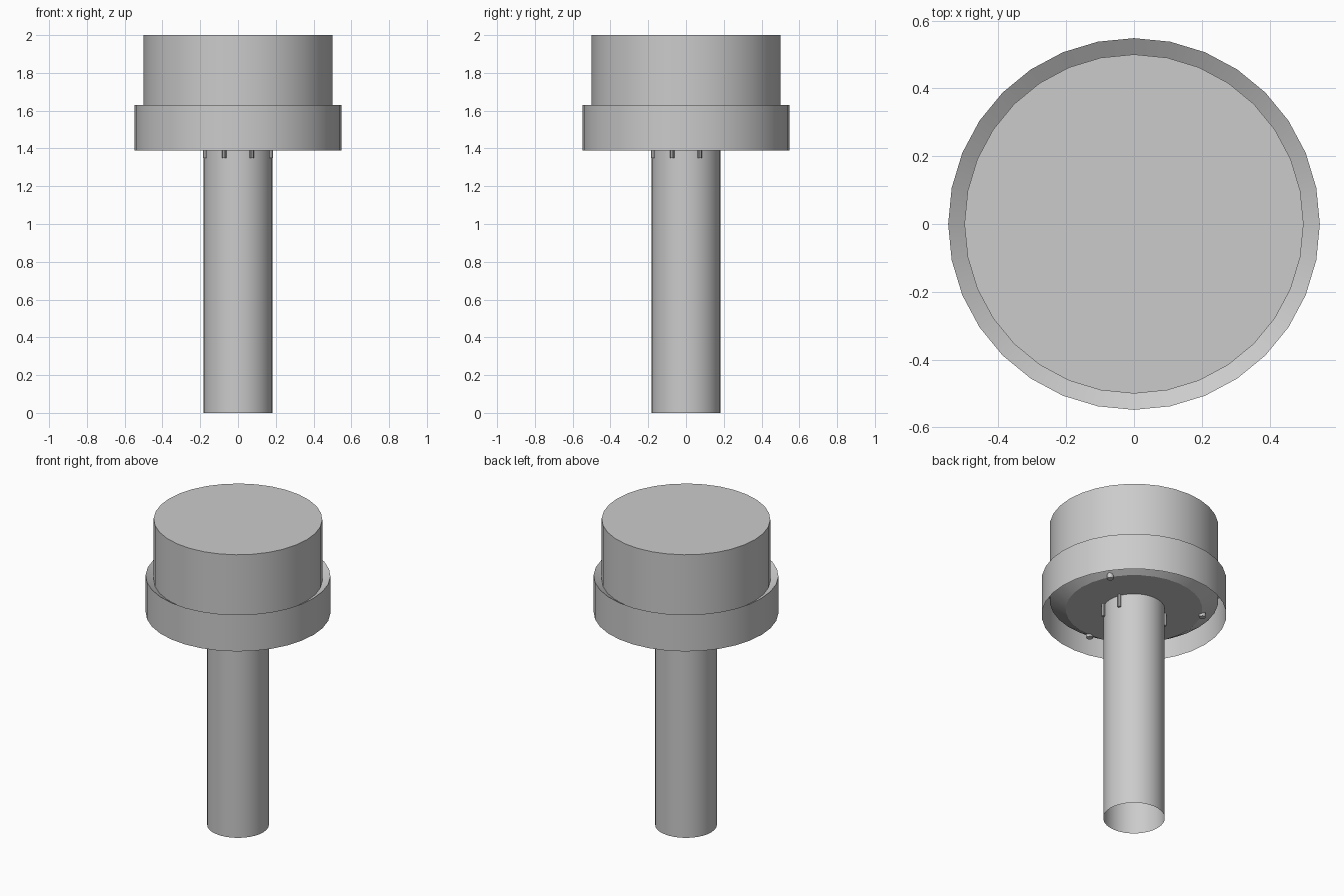
import bpy
import bmesh
from math import cos, sin, pi, radians
from mathutils import Matrix

cube = bpy.data.objects.get("Cube")
if cube:
    bpy.data.objects.remove(cube, do_unlink=True)

SEGMENTS = 32

grey = bpy.data.materials.new("plain grey")
grey.use_nodes = True
colour = (0.6, 0.6, 0.6, 1)
grey.diffuse_color = colour
grey.node_tree.nodes["Principled BSDF"].inputs["Base Color"].default_value = colour


def finish(name, bm, smooth=True):
    mesh = bpy.data.meshes.new(name)
    bm.to_mesh(mesh)
    bm.free()
    mesh.materials.append(grey)
    obj = bpy.data.objects.new(name, mesh)
    bpy.context.collection.objects.link(obj)
    if smooth:
        bpy.ops.object.select_all(action='DESELECT')
        obj.select_set(True)
        bpy.context.view_layer.objects.active = obj
        bpy.ops.object.shade_smooth_by_angle(angle=radians(25))
    return obj


def lathe(name, profile, cap_ends=False):
    """Revolve (radius, height) points, listed from bottom to top of the outer side."""
    bm = bmesh.new()
    rings = []
    for r, z in profile:
        rings.append([bm.verts.new((r * cos(2 * pi * i / SEGMENTS),
                                    r * sin(2 * pi * i / SEGMENTS), z))
                      for i in range(SEGMENTS)])
    for low, high in zip(rings, rings[1:]):
        for i in range(SEGMENTS):
            j = (i + 1) % SEGMENTS
            bm.faces.new((low[i], low[j], high[j], high[i]))
    if cap_ends:
        bm.faces.new(rings[0][::-1])
        bm.faces.new(rings[-1])
    return finish(name, bm)


# Head with a chamfered underside
lathe("head", [(0.405, 1.43), (0.5, 1.49), (0.5, 2.0)], cap_ends=True)

# Thin skirt around the head, its top dipping in to meet the head
lathe("collar", [(0.548, 1.39), (0.548, 1.63), (0.5, 1.6)])

# Open-ended hollow stem
lathe("stem", [(0.183, 0.0), (0.183, 1.43)])

# Short pins around the top of the stem, none at the back
for number, step in enumerate(range(-5, 2), 1):
    angle = radians(22.5 + 45 * step)
    if sin(angle) > 0.9:
        continue
    bm = bmesh.new()
    bmesh.ops.create_cone(bm, cap_ends=True, segments=8, radius1=0.011, radius2=0.011,
                          depth=0.08, matrix=Matrix.Translation(
                              (0.19 * cos(angle), 0.19 * sin(angle), 1.39)))
    if step > -5:
        finish(f"pin_{number - 1}", bm)
    else:
        finish("pin_side", bm)

# Three small nubs at the rim of the underside
for number in range(3):
    angle = radians(30 + 120 * number)
    bm = bmesh.new()
    bmesh.ops.create_cone(bm, cap_ends=True, segments=12, radius1=0.02, radius2=0.02,
                          depth=0.04, matrix=Matrix.Translation(
                              (0.41 * cos(angle), 0.41 * sin(angle), 1.435)))
    finish(f"nub_{number + 1}", bm)
